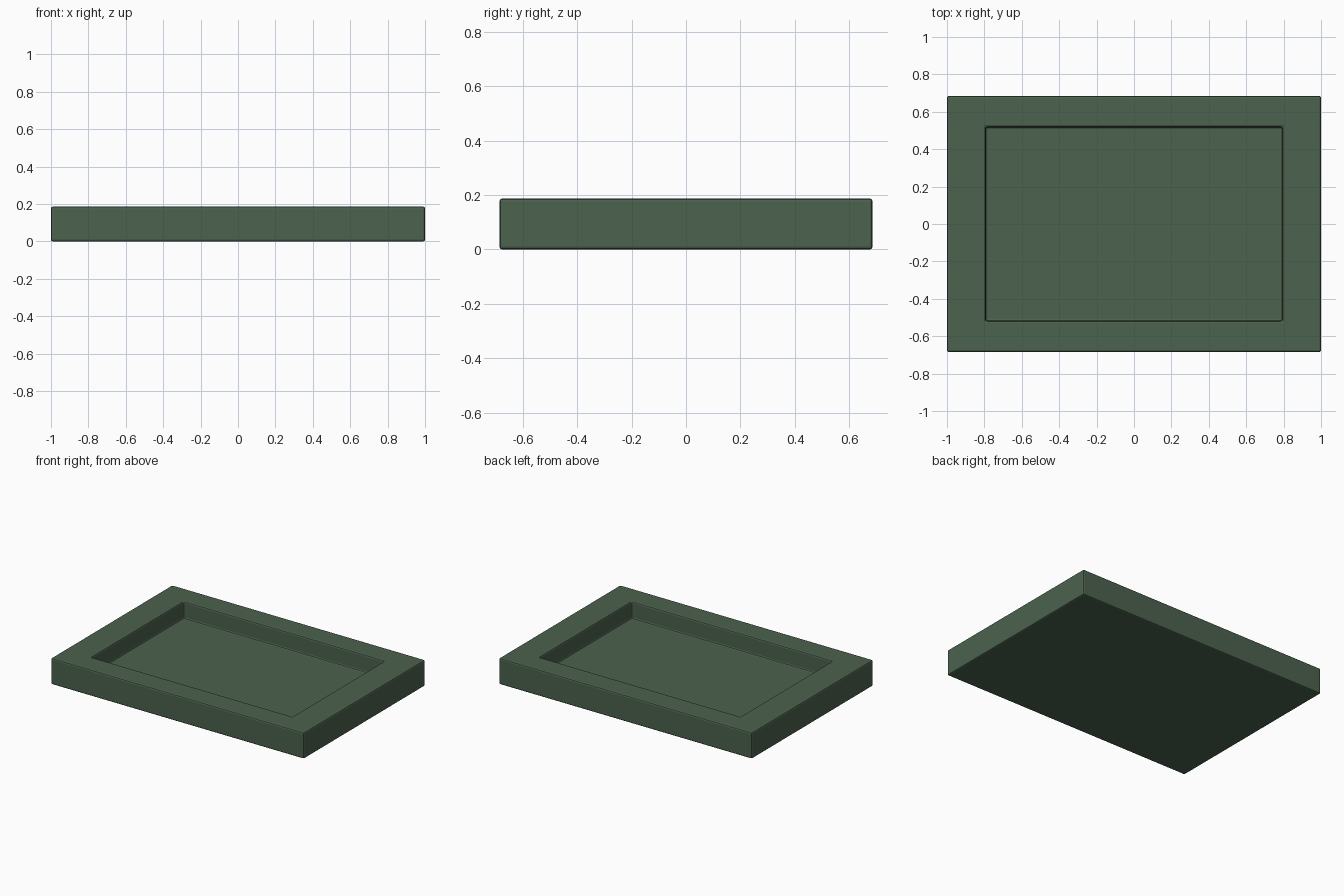
import bpy, bmesh

if "Cube" in bpy.data.objects:
    bpy.data.objects.remove(bpy.data.objects["Cube"])

# Single dark green
green = bpy.data.materials.new("dark_green")
green.diffuse_color = (0.072, 0.122, 0.076, 1)
green.use_nodes = True
green.node_tree.nodes["Principled BSDF"].inputs["Base Color"].default_value = green.diffuse_color

HX, HY, H = 1.0, 0.685, 0.187      # outer half sizes and height
PX, PY, FLOOR = 0.793, 0.519, 0.065  # recess half sizes and floor level

bm = bmesh.new()

def ring(x, y, z):
    return [bm.verts.new(p) for p in ((-x, -y, z), (x, -y, z), (x, y, z), (-x, y, z))]

# Tray: base, outer walls, rim, recess walls, recess floor
rings = [ring(HX, HY, 0), ring(HX, HY, H), ring(PX, PY, H), ring(PX, PY, FLOOR)]
bm.faces.new(rings[0][::-1])
bm.faces.new(rings[-1])
for a, b in zip(rings, rings[1:]):
    for i in range(4):
        j = (i + 1) % 4
        bm.faces.new((a[i], a[j], b[j], b[i]))
bmesh.ops.recalc_face_normals(bm, faces=bm.faces)

# Small softened edges, leaving the flat rim's corner joints alone
edges = [e for e in bm.edges if e.calc_face_angle(0) > 0.5]
mitres = [e for e in bm.edges if e not in edges]
bmesh.ops.dissolve_edges(bm, edges=[], use_verts=False)
bmesh.ops.bevel(bm, geom=edges, offset=0.01, offset_type='OFFSET',
                segments=2, profile=0.5, affect='EDGES', clamp_overlap=True)

mesh = bpy.data.meshes.new("tray")
bm.to_mesh(mesh)
bm.free()
mesh.materials.append(green)
tray = bpy.data.objects.new("tray", mesh)
bpy.context.collection.objects.link(tray)
